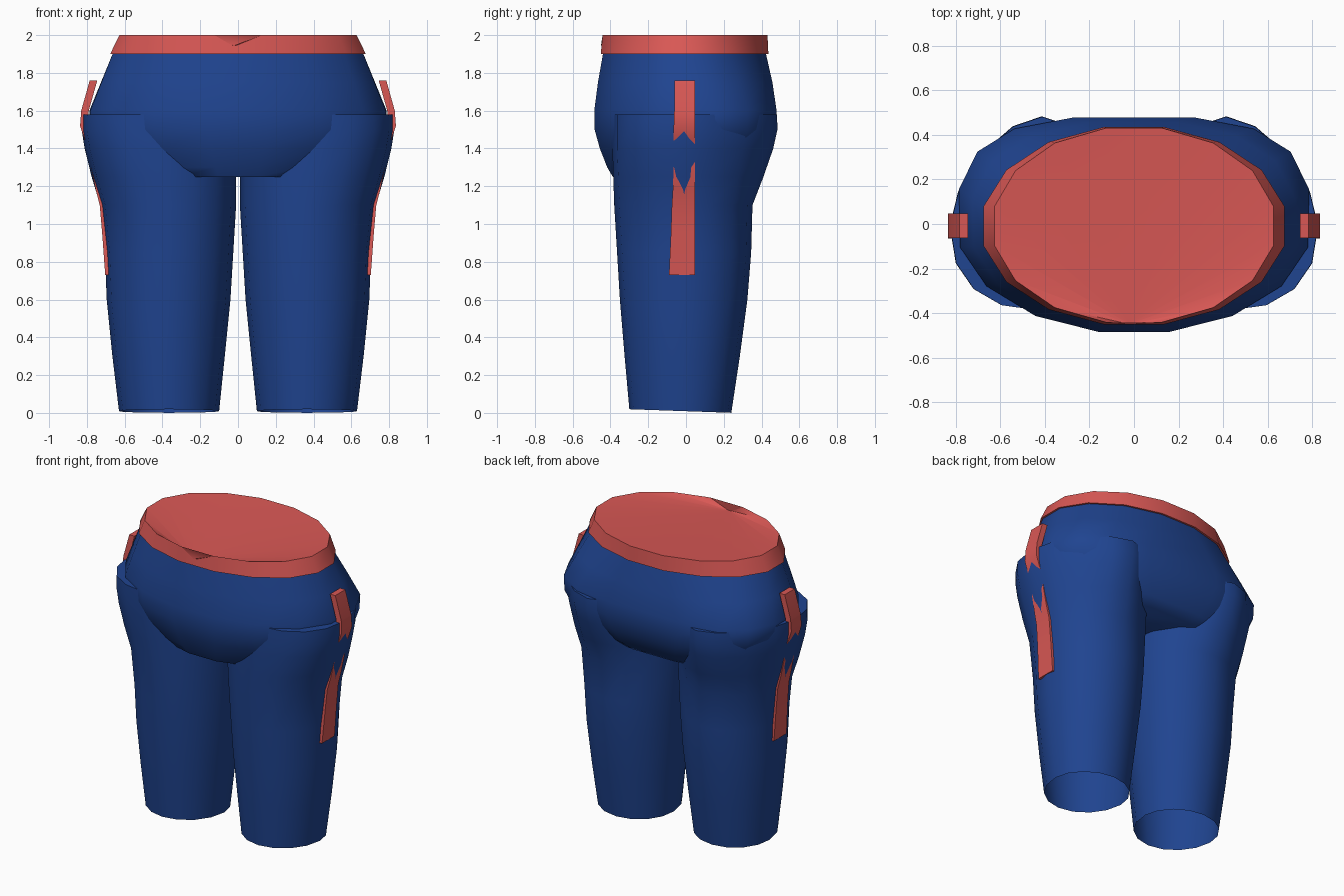
import bpy, bmesh
from math import sin, cos, pi, radians, copysign

if "Cube" in bpy.data.objects:
    bpy.data.objects.remove(bpy.data.objects["Cube"])


def material(name, rgb):
    m = bpy.data.materials.new(name)
    m.use_nodes = True
    m.diffuse_color = (*rgb, 1)
    m.node_tree.nodes["Principled BSDF"].inputs["Base Color"].default_value = (*rgb, 1)
    return m


blue = material("denim blue", (0.014, 0.058, 0.28))
red = material("trim red", (0.69, 0.097, 0.09))
SIDES = 16


def oval(z, x0, x1, y0, y1, back=1.0, front=1.0, phase=0.0, cy=-0.01):
    """Ring between x0..x1 and y0..y1; powers below 1 square off the back or front."""
    pts = []
    for i in range(SIDES):
        a = 2 * pi * (i + phase) / SIDES
        p = back if sin(a) > 0 else front
        c, s = (copysign(abs(v) ** p, v) for v in (cos(a), sin(a)))
        pts.append(((x0 + x1) / 2 + (x1 - x0) / 2 * c,
                    cy + s * ((y1 - cy) if s > 0 else (cy - y0)), z))
    return pts


def loft(name, rings, mat, cap_start=False, cap_end=True, angle=50):
    """Skin a list of equal rings into one object."""
    bm = bmesh.new()
    loops = [[bm.verts.new(p) for p in ring] for ring in rings]
    n = len(loops[0])
    for a, b in zip(loops, loops[1:]):
        for i in range(n):
            j = (i + 1) % n
            bm.faces.new((a[i], a[j], b[j], b[i]))
    if cap_start:
        bm.faces.new(loops[0][::-1])
    if cap_end:
        bm.faces.new(loops[-1])
    bmesh.ops.recalc_face_normals(bm, faces=bm.faces)
    me = bpy.data.meshes.new(name)
    bm.to_mesh(me)
    bm.free()
    me.materials.append(mat)
    ob = bpy.data.objects.new(name, me)
    bpy.context.collection.objects.link(ob)
    bpy.ops.object.select_all(action="DESELECT")
    ob.select_set(True)
    bpy.context.view_layer.objects.active = ob
    bpy.ops.object.shade_smooth_by_angle(angle=radians(angle))


# Hips, open at the waist: z, half width, front, back, squareness of the back
hips = [(1.25, 0.54, -0.395, 0.36, 0.75), (1.30, 0.61, -0.425, 0.41, 0.7),
        (1.40, 0.73, -0.465, 0.46, 0.68), (1.50, 0.79, -0.493, 0.486, 0.67),
        (1.60, 0.797, -0.495, 0.486, 0.67), (1.75, 0.737, -0.475, 0.465, 0.82),
        (1.90, 0.677, -0.448, 0.432, 1.0)]
loft("hips", [oval(z, -w, w, f, b, p, phase=0.5) for z, w, f, b, p in hips], blue,
     cap_start=True, cap_end=False)

# Waistband, closed by a nearly flat lid that fans out from a low point at the front
band = [oval(1.90, -0.67, 0.67, -0.445, 0.43, phase=0.5),
        oval(1.90, -0.69, 0.69, -0.46, 0.445, phase=0.5),
        oval(2.00, -0.64, 0.64, -0.45, 0.44, phase=0.5)]
tip = (-0.02, -0.45, 1.945)
band.append([[t + 0.01 * (v - t) for v, t in zip(p, tip)] for p in band[2]])
loft("waistband", band, red)

# Legs, open at the hem: z, inner x, outer x, front, back, back and front squareness
leg = [(0.01, 0.10, 0.63, -0.30, 0.24), (0.30, 0.07, 0.665, -0.325, 0.285),
       (0.60, 0.04, 0.695, -0.35, 0.325), (0.85, 0.025, 0.705, -0.365, 0.345),
       (1.10, 0.01, 0.73, -0.38, 0.352), (1.25, 0.01, 0.775, -0.385, 0.41, 1.1, 0.93),
       (1.40, 0.005, 0.812, -0.39, 0.462, 1.2, 0.88),
       (1.50, 0, 0.828, -0.39, 0.484, 1.2, 0.86),
       (1.58, 0, 0.826, -0.39, 0.482, 1.2, 0.86)]
# Side stripes, partly sunk into the legs: z, outer x, front edge
stripe = [(0.73, 0.703, -0.09), (0.95, 0.719, -0.08), (1.10, 0.732, -0.075),
          (1.18, 0.753, -0.07), (1.30, 0.778, -0.065), (1.38, 0.785, -0.065),
          (1.45, 0.813, -0.065), (1.52, 0.836, -0.065), (1.60, 0.83, -0.062),
          (1.76, 0.785, -0.062)]

for side, sx in (("left", 1), ("right", -1)):
    rings = [oval(*row) for row in leg]
    # The hem is a little higher at the front
    rings[0] = [(x, y, 0.01 - 0.035 * (y + 0.03)) for x, y, _ in rings[0]]
    rings = [[(sx * x, y, z) for x, y, z in r] for r in rings]
    loft(side + "_leg", rings, blue)

    bars = [[(sx * (x - 0.04), f, z), (sx * x, f, z),
             (sx * x, 0.047, z), (sx * (x - 0.04), 0.047, z)] for z, x, f in stripe]
    loft(side + "_side_stripe", bars, red, cap_start=True)
